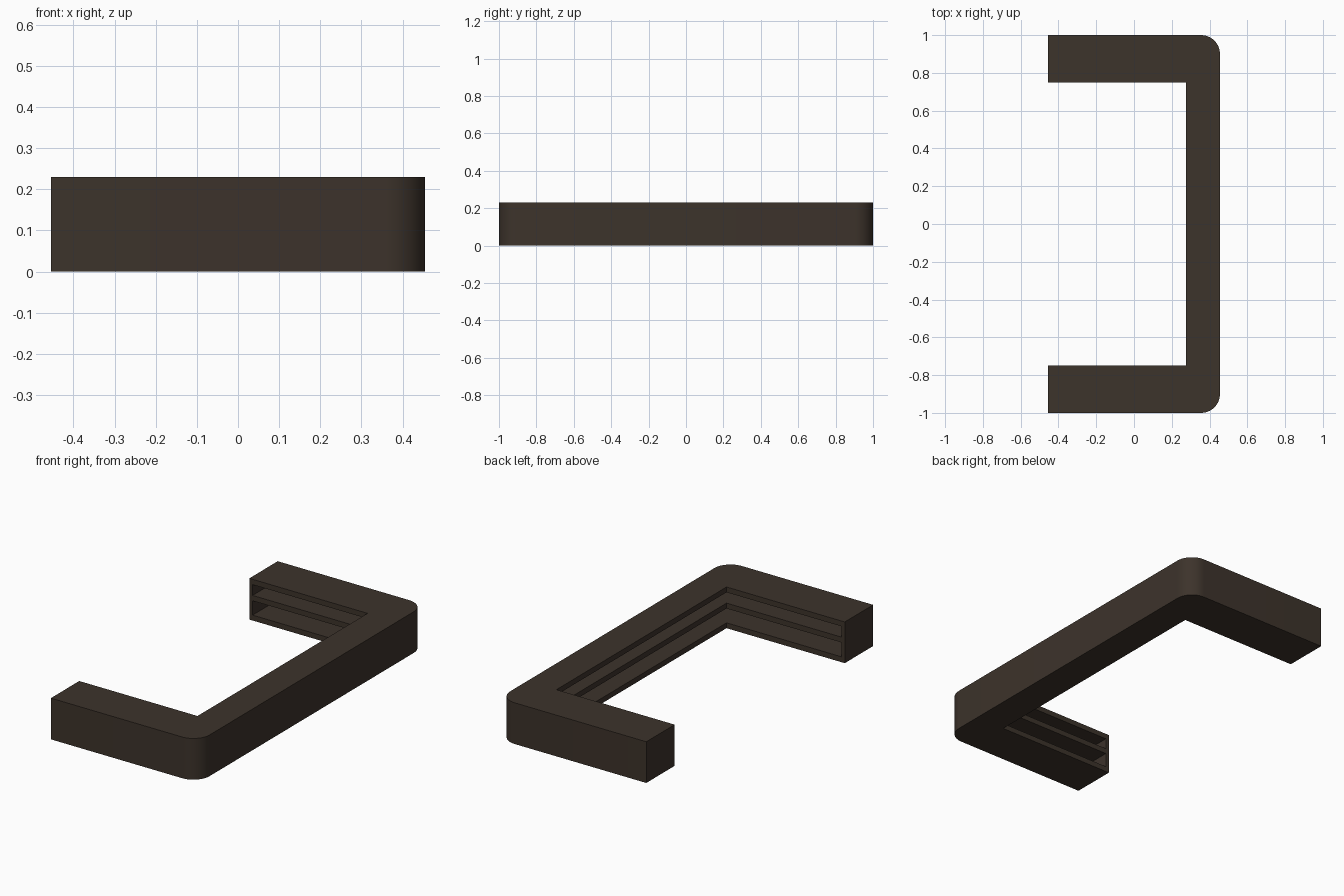
import bpy, bmesh
from math import sin, cos, pi, radians

if "Cube" in bpy.data.objects:
    bpy.data.objects.remove(bpy.data.objects["Cube"])

HX, HY, HEIGHT = 0.455, 1.0, 0.23      # half depth, half length, height
INX, INY = 0.275, 0.75                 # inner edges of counter and wings
RADIUS, WALL, SLAB = 0.10, 0.02, 0.03

mat = bpy.data.materials.new("dark_wood")
mat.diffuse_color = (0.046, 0.033, 0.024, 1)
mat.use_nodes = True
mat.node_tree.nodes["Principled BSDF"].inputs["Base Color"].default_value = mat.diffuse_color


def u_outline(inset, inner_gap):
    """U-shaped plan with rounded outer corners, inset from the outer faces."""
    x0, x1, y1, r = -HX + inset, HX - inset, HY - inset, RADIUS - inset
    half = [(x0, INY - inner_gap), (x0, y1)]
    for i in range(17):
        a = pi / 2 * (1 - i / 16)
        half.append((x1 - r + r * cos(a), y1 - r + r * sin(a)))
    half = [(INX - inner_gap, INY - inner_gap)] + half
    return half + [(x, -y) for x, y in reversed(half)]


def extrude(name, outline, z0, z1):
    bm = bmesh.new()
    face = bm.faces.new([bm.verts.new((x, y, z0)) for x, y in outline])
    top = bmesh.ops.extrude_face_region(bm, geom=[face])["geom"]
    bmesh.ops.translate(bm, vec=(0, 0, z1 - z0),
                        verts=[v for v in top if isinstance(v, bmesh.types.BMVert)])
    bmesh.ops.recalc_face_normals(bm, faces=bm.faces)
    mesh = bpy.data.meshes.new(name)
    bm.to_mesh(mesh)
    bm.free()
    mesh.materials.append(mat)
    obj = bpy.data.objects.new(name, mesh)
    bpy.context.collection.objects.link(obj)
    return obj


def smooth(obj):
    bpy.ops.object.select_all(action='DESELECT')
    obj.select_set(True)
    bpy.context.view_layer.objects.active = obj
    bpy.ops.object.shade_smooth_by_angle(angle=radians(30))


# Counter carcass, hollowed out from the inner side
counter = extrude("counter_carcass", u_outline(0, 0), 0, HEIGHT)
cavity = extrude("cavity_cutter", u_outline(WALL, 0.05), SLAB, HEIGHT - SLAB)
cavity.hide_render = True
cut = counter.modifiers.new("cavity", 'BOOLEAN')
cut.operation, cut.object, cut.solver = 'DIFFERENCE', cavity, 'EXACT'
bpy.context.view_layer.objects.active = counter
bpy.ops.object.modifier_apply(modifier=cut.name)
bpy.data.objects.remove(cavity)
smooth(counter)

# Middle shelf running around the inside
shelf = extrude("middle_shelf", u_outline(WALL, 0), 0.11, 0.14)
smooth(shelf)
